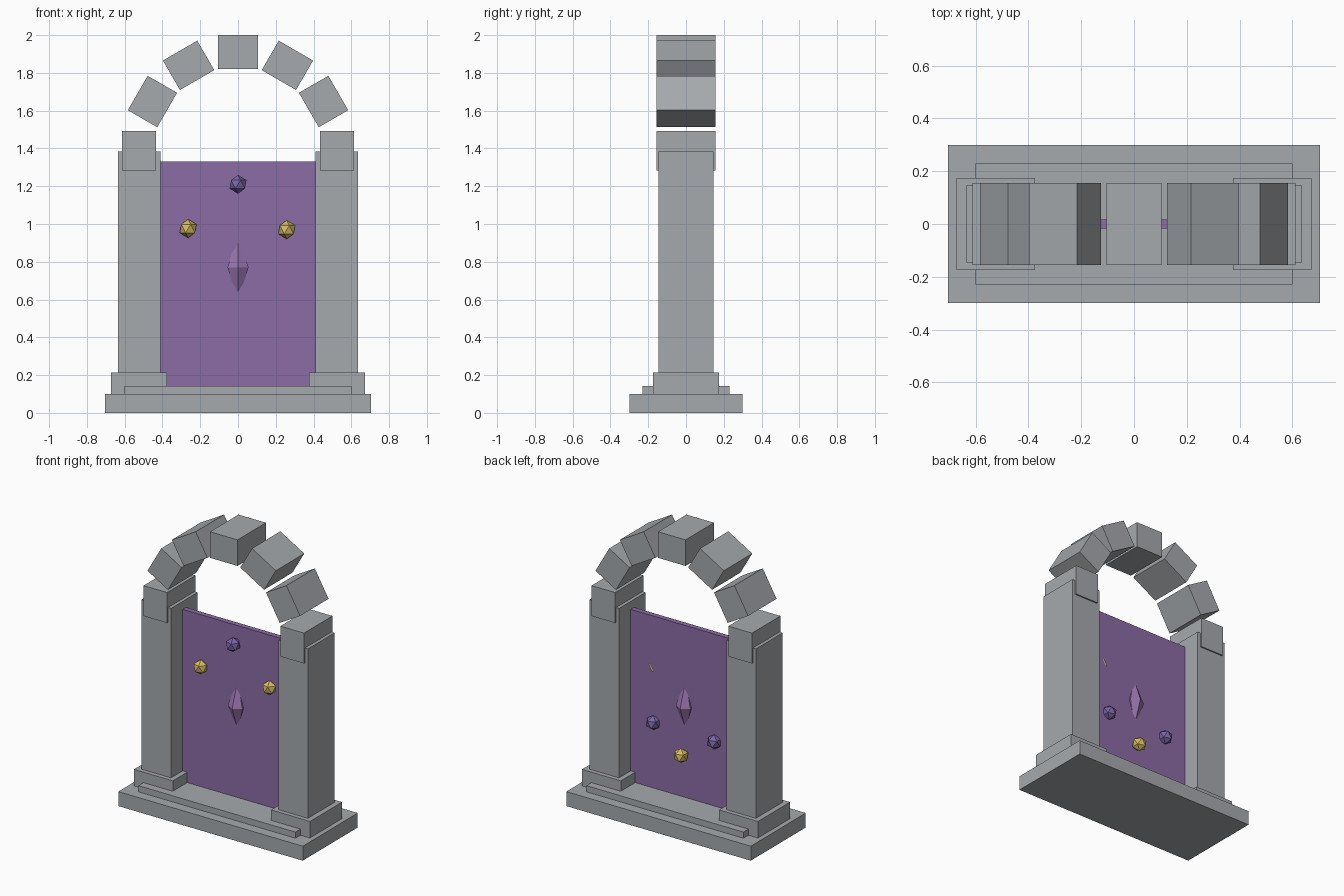
import bpy, bmesh
from math import radians, sin, cos, pi
from mathutils import Vector

old = bpy.data.objects.get("Cube")
if old:
    bpy.data.objects.remove(old, do_unlink=True)


def material(name, r, g, b):
    m = bpy.data.materials.new(name)
    m.use_nodes = True
    m.diffuse_color = (r, g, b, 1)
    m.node_tree.nodes["Principled BSDF"].inputs["Base Color"].default_value = (r, g, b, 1)
    return m


stone = material("grey stone", 0.38, 0.4, 0.42)
veil = material("portal purple", 0.26, 0.15, 0.38)
crystal = material("crystal purple", 0.31, 0.17, 0.42)
violet = material("gem violet", 0.2, 0.13, 0.38)
gold = material("gem gold", 0.66, 0.5, 0.12)


def finish(bm, name, mat, loc, turn=0):
    mesh = bpy.data.meshes.new(name)
    bm.to_mesh(mesh)
    bm.free()
    mesh.materials.append(mat)
    obj = bpy.data.objects.new(name, mesh)
    obj.location = loc
    obj.rotation_euler.y = turn
    bpy.context.collection.objects.link(obj)
    return obj


def box(name, mat, size, loc, turn=0):
    bm = bmesh.new()
    bmesh.ops.create_cube(bm, size=1)
    bmesh.ops.scale(bm, vec=Vector(size), verts=bm.verts)
    return finish(bm, name, mat, loc, turn)


# Stepped base
box("base_slab", stone, (1.41, 0.6, 0.1), (0, 0, 0.05))
box("step", stone, (1.2, 0.46, 0.045), (0, 0, 0.12))

# Columns on plinths
for side, s in (("left", 1), ("right", -1)):
    box(side + "_plinth", stone, (0.297, 0.35, 0.115), (s * 0.524, 0, 0.157))
    box(side + "_column", stone, (0.226, 0.29, 1.19), (s * 0.523, 0, 0.79))

# Arch of seven separate stones
for i in range(7):
    a = radians(30 * i)
    box(f"arch_stone_{i + 1}", stone, (0.18, 0.31, 0.21),
        (0.523 * cos(a), 0, 1.387 + 0.523 * sin(a)), -a)

# Portal sheet
box("portal_sheet", veil, (0.82, 0.036, 1.19), (0, 0, 0.735))

# Central six-sided double pointed crystal
bm = bmesh.new()
ring = [bm.verts.new((0.064 * sin(k * pi / 3), 0.064 * cos(k * pi / 3), 0)) for k in range(6)]
for z in (0.18, -0.18):
    tip = bm.verts.new((0, 0, z))
    for k in range(6):
        bm.faces.new((ring[k], ring[(k + 1) % 6], tip))
bmesh.ops.recalc_face_normals(bm, faces=bm.faces)
finish(bm, "centre_crystal", crystal, (0, 0, 0.77))

# Gems circling the crystal
gems = [(violet, (0, -0.054, 1.21)), (gold, (0.258, -0.022, 0.97)),
        (violet, (0.23, 0.03, 0.6)), (gold, (0, 0.054, 0.443)),
        (violet, (-0.237, 0.03, 0.592)), (gold, (-0.264, -0.029, 0.976))]
for i, (mat, loc) in enumerate(gems):
    bm = bmesh.new()
    bmesh.ops.create_icosphere(bm, subdivisions=1, radius=0.05)
    finish(bm, f"gem_{i + 1}", mat, loc)
